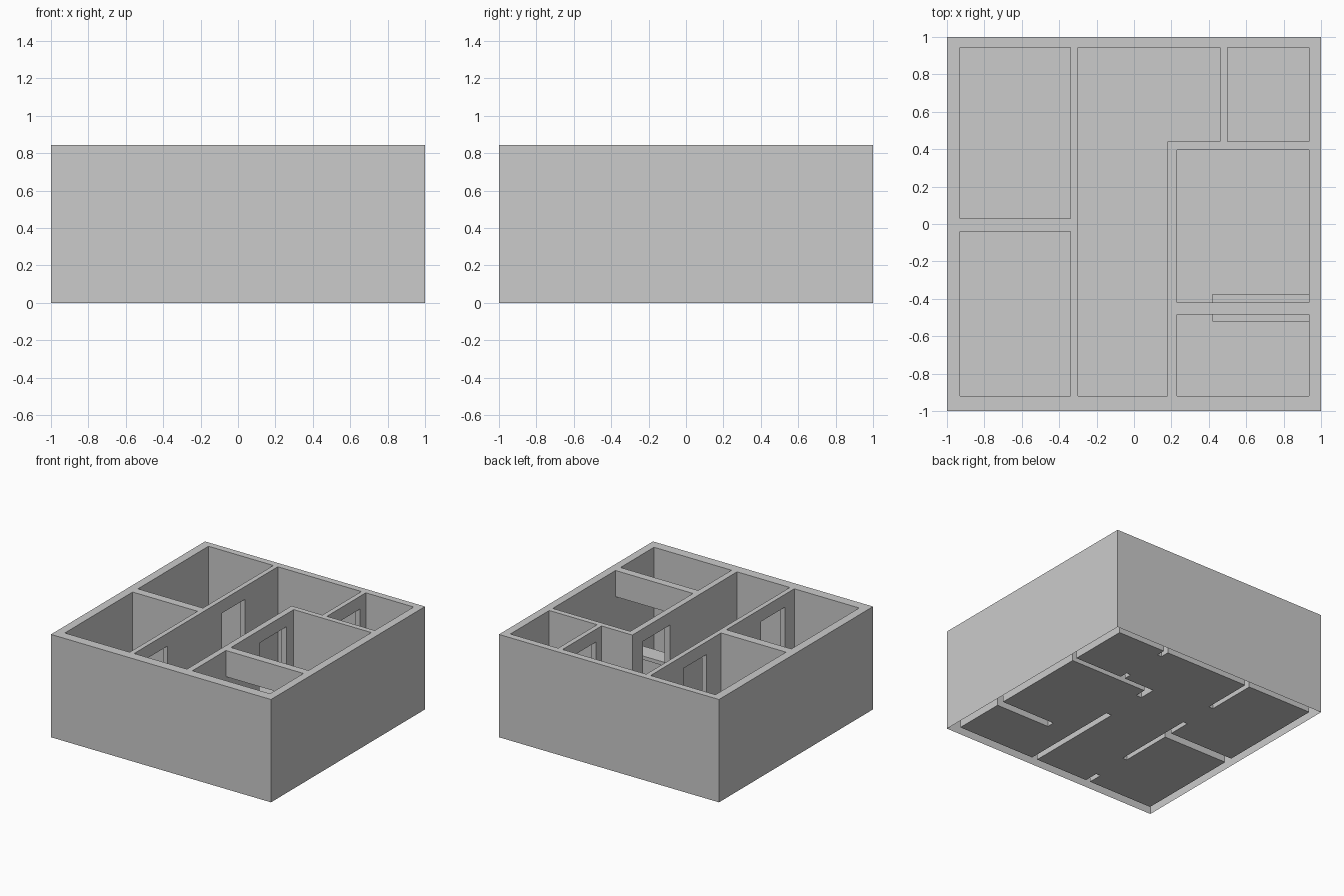
import bpy, bmesh, math
from mathutils import Vector

if "Cube" in bpy.data.objects:
    bpy.data.objects.remove(bpy.data.objects["Cube"])

H = 0.845         # wall height
DOOR = 0.74       # door head height
PASS = 0.63       # head height of the kitchen opening
COUNTER = 0.235   # counter top height

# Empty spaces inside the block: x0, x1, y0, y1, z0, z1
rooms = [
    (-0.93, -0.34, 0.03, 0.945, 0, H),
    (-0.93, -0.34, -0.92, -0.04, 0, H),
    (-0.30, 0.18, -0.92, 0.945, 0, H),    # hall
    (0.18, 0.46, 0.44, 0.945, 0, H),      # hall, wide end
    (0.50, 0.935, 0.44, 0.945, 0, H),
    (0.23, 0.935, -0.42, 0.395, 0, H),
    (0.23, 0.935, -0.92, -0.485, 0, H),   # kitchen
]
openings = [
    (-0.34, -0.30, 0.22, 0.52, 0, DOOR),
    (-0.34, -0.30, -0.80, -0.49, 0, DOOR),
    (0.18, 0.23, -0.05, 0.30, 0, DOOR),
    (0.46, 0.50, 0.51, 0.87, 0, DOOR),
    (0.23, 0.44, -0.485, -0.42, 0, PASS),                # walk-through
    (0.44, 0.935, -0.485, -0.42, COUNTER - 0.015, PASS),  # serving hatch
]
spaces = rooms + openings
block = (-1, 1, -1, 1, 0, H)

# Grid lines along each axis, taken from all space limits
grid = [sorted({v for s in spaces + [block] for v in s[2 * a:2 * a + 2]}) for a in range(3)]


def solid(c):
    """True when the grid cell lies in the block and in no empty space."""
    if any(c[a] < 0 or c[a] >= len(grid[a]) - 1 for a in range(3)):
        return False
    m = [(grid[a][c[a]] + grid[a][c[a] + 1]) / 2 for a in range(3)]
    return not any(all(s[2 * a] < m[a] < s[2 * a + 1] for a in range(3)) for s in spaces)


def add_quad(bm, c, axis, side):
    """Add one side of a grid cell, facing out of the cell."""
    u, v = (axis + 1) % 3, (axis + 2) % 3
    pts = []
    for du, dv in ((0, 0), (1, 0), (1, 1), (0, 1)):
        p = Vector()
        p[axis] = grid[axis][c[axis] + side]
        p[u] = grid[u][c[u] + du]
        p[v] = grid[v][c[v] + dv]
        pts.append(bm.verts.new(p))
    bm.faces.new(pts if side else pts[::-1])


def finish(bm, name):
    bmesh.ops.remove_doubles(bm, verts=bm.verts, dist=1e-5)
    bmesh.ops.dissolve_limit(bm, angle_limit=math.radians(1), verts=bm.verts, edges=bm.edges)
    mesh = bpy.data.meshes.new(name)
    bm.to_mesh(mesh)
    bm.free()
    obj = bpy.data.objects.new(name, mesh)
    bpy.context.collection.objects.link(obj)
    return obj


# Walls are open underneath; the floor fills the rooms and doorways
walls, floor = bmesh.new(), bmesh.new()
nx, ny, nz = (len(g) - 1 for g in grid)
for i in range(nx):
    for j in range(ny):
        if not solid((i, j, 0)):
            add_quad(floor, (i, j, -1), 2, 1)
        for k in range(nz):
            c = (i, j, k)
            if not solid(c):
                continue
            for axis in range(3):
                for side in (0, 1):
                    n = list(c)
                    n[axis] += 2 * side - 1
                    if not solid(n) and n[2] >= 0:
                        add_quad(walls, c, axis, side)
finish(walls, "walls")
finish(floor, "floor")

# Counter slab on the half wall
counter = bmesh.new()
bmesh.ops.create_cube(counter, size=1)
bmesh.ops.scale(counter, vec=(0.515, 0.145, 0.03), verts=counter.verts)
bmesh.ops.translate(counter, vec=(0.6775, -0.4475, COUNTER - 0.015), verts=counter.verts)
finish(counter, "kitchen_counter")
